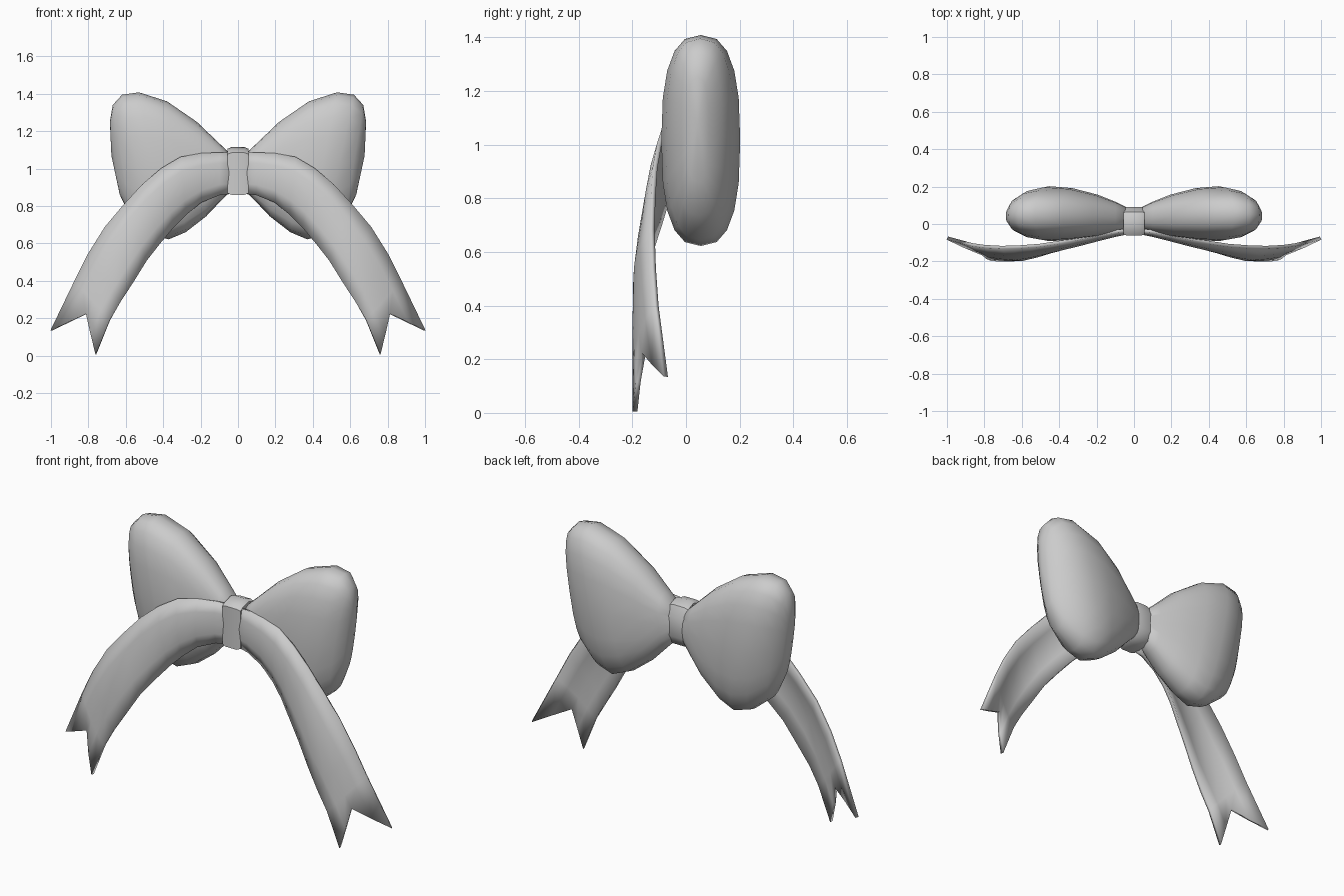
import bpy, bmesh
from math import sin, cos, pi

if "Cube" in bpy.data.objects:
    bpy.data.objects.remove(bpy.data.objects["Cube"])


def finish(bm, name, angle=60):
    bmesh.ops.recalc_face_normals(bm, faces=bm.faces)
    me = bpy.data.meshes.new(name)
    bm.to_mesh(me)
    bm.free()
    ob = bpy.data.objects.new(name, me)
    bpy.context.collection.objects.link(ob)
    bpy.ops.object.select_all(action='DESELECT')
    ob.select_set(True)
    bpy.context.view_layer.objects.active = ob
    bpy.ops.object.shade_smooth_by_angle(angle=angle * pi / 180)
    return ob


def bridge(bm, rows, closed):
    n = len(rows[0])
    for a, b in zip(rows, rows[1:]):
        for i in range(n if closed else n - 1):
            j = (i + 1) % n
            bm.faces.new((a[i], a[j], b[j], b[i]))


def spow(v, e):
    return abs(v) ** e * (1 if v >= 0 else -1)


# Puffy loop sections: top x, z, bottom x, z, centre y, half thickness
LOOP = [
    (.02, 1.06, .02, .90, .03, .05),
    (.10, 1.135, .08, .84, .035, .08),
    (.22, 1.25, .17, .745, .045, .112),
    (.38, 1.36, .28, .66, .054, .138),
    (.53, 1.408, .37, .622, .055, .147),
    (.62, 1.395, .46, .645, .053, .128),
    (.67, 1.34, .57, .735, .048, .088),
    (.685, 1.25, .632, .86, .043, .042),
]


def make_loop(side, name, n=20):
    bm = bmesh.new()
    rows = []
    for xt, zt, xb, zb, yc, h in LOOP:
        row = []
        for i in range(n):
            a = 2 * pi * i / n
            u, v = spow(cos(a), 2 / 2.6), spow(sin(a), 2 / 2.6)
            x = (xt + xb) / 2 + u * (xt - xb) / 2
            z = (zt + zb) / 2 + u * (zt - zb) / 2
            row.append(bm.verts.new((side * x, yc + h * v, z)))
        rows.append(row)
    bridge(bm, rows, True)
    bm.faces.new(rows[0])
    tip = bm.verts.new((side * .677, .043, 1.07))
    for i in range(n):
        bm.faces.new((rows[-1][i], rows[-1][(i + 1) % n], tip))
    finish(bm, name)


# Ribbon tail sections: upper x, z, lower x, z, then y at upper, middle, lower
TAIL = [
    (.0, 1.08, .0, .87, -.03, -.04, -.03),
    (.10, 1.085, .10, .86, -.04, -.06, -.045),
    (.20, 1.08, .20, .82, -.058, -.085, -.065),
    (.31, 1.06, .28, .755, -.08, -.11, -.08),
    (.41, 1.0, .345, .69, -.10, -.13, -.10),
    (.51, .915, .42, .60, -.115, -.15, -.13),
    (.61, .805, .49, .51, -.122, -.17, -.155),
    (.71, .685, .56, .395, -.125, -.185, -.175),
    (.80, .54, .63, .285, -.12, -.178, -.19),
    (.87, .40, .685, .19, -.11, -.168, -.191),
]


def make_tail(side, name):
    bm = bmesh.new()
    rows = []
    for xu, zu, xl, zl, yu, ym, yl in TAIL:
        row = []
        for i in range(5):
            t = i / 4
            y = yu * (1 - t) * (1 - 2 * t) + ym * 4 * t * (1 - t) + yl * t * (2 * t - 1)
            row.append(bm.verts.new((side * (xu + (xl - xu) * t), y, zu + (zl - zu) * t)))
        rows.append(row)
    # forked end
    fork = [(.998, -.075, .135), (.905, -.12, .18), (.81, -.158, .225),
            (.787, -.178, .115), (.76, -.19, .005)]
    rows.append([bm.verts.new((side * x, y, z)) for x, y, z in fork])
    bridge(bm, rows, False)
    ob = finish(bm, name)
    mod = ob.modifiers.new("thickness", 'SOLIDIFY')
    mod.thickness = .018
    mod.offset = 0


# Centre knot: a rounded band profile swept across x with a slight bulge
def make_knot():
    prof = [(-.062, .86), (-.062, 1.085), (-.04, 1.1), (.015, 1.115), (.065, 1.095),
            (.09, 1.04), (.09, .93), (.065, .88), (.015, .86)]
    bm = bmesh.new()
    rows = []
    for x, s in ((-.056, .93), (-.035, 1), (.035, 1), (.056, .93)):
        rows.append([bm.verts.new((x, .015 + (y - .015) * s, .985 + (z - .985) * s))
                     for y, z in prof])
    bridge(bm, rows, True)
    bm.faces.new(rows[0])
    bm.faces.new(rows[-1])
    finish(bm, "knot", 40)


for side, word in ((1, "right"), (-1, "left")):
    make_loop(side, "bow_loop_" + word)
    make_tail(side, "ribbon_tail_" + word)
make_knot()
